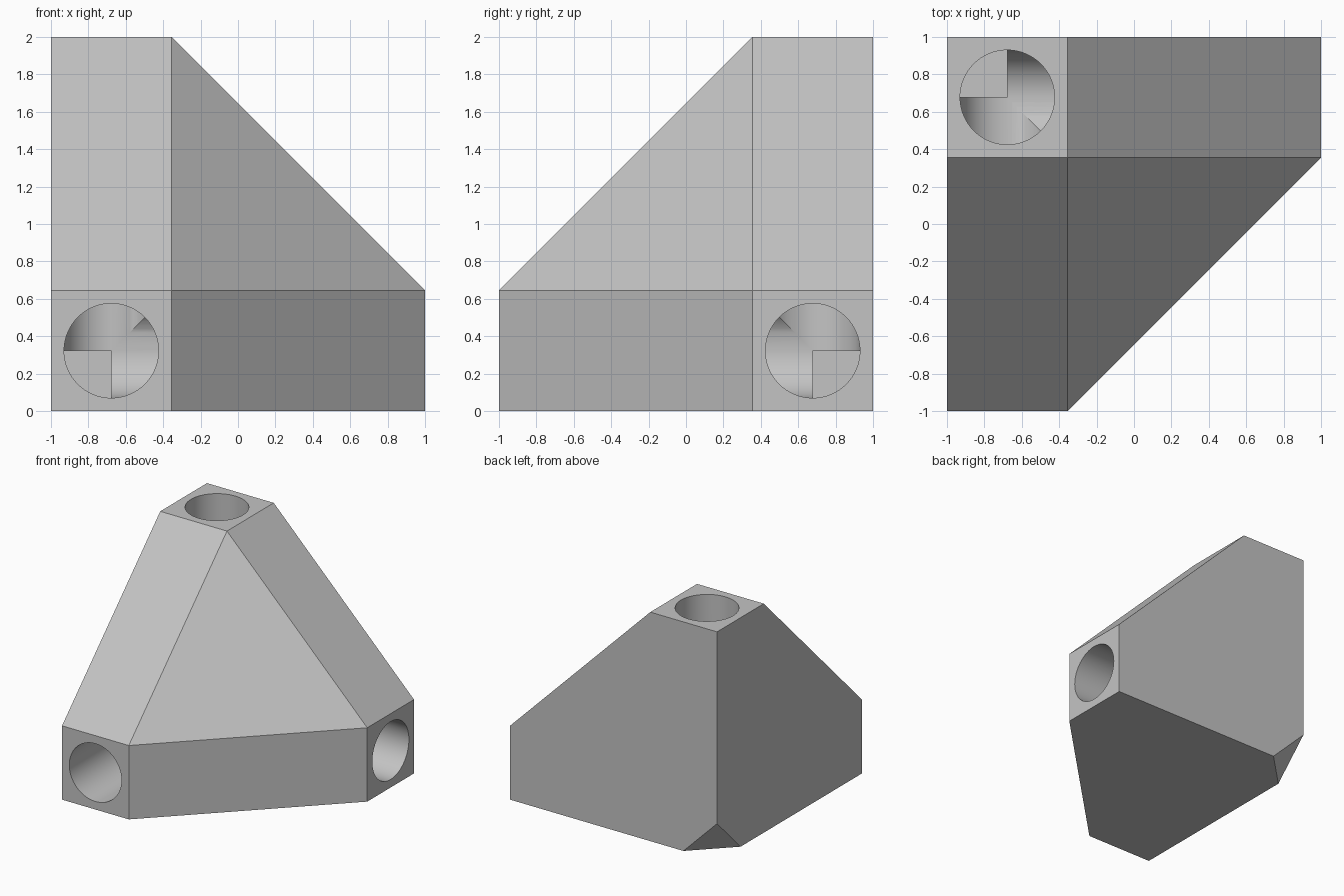
import bpy
import bmesh
import math
from mathutils import Vector

cube = bpy.data.objects.get("Cube")
if cube:
    bpy.data.objects.remove(cube, do_unlink=True)

SIZE = 2.0       # overall length of each arm
ARM = 0.645      # square section of each arm
CUT = 0.325      # clipped outer corner
RADIUS = 0.2525  # socket radius
CORNER = Vector((-1, 1, 0))
ARMS = [Vector((1, 0, 0)), Vector((0, -1, 0)), Vector((0, 0, 1))]

grey = bpy.data.materials.new("plain grey")
grey.use_nodes = True
colour = (0.55, 0.55, 0.55, 1)
grey.diffuse_color = colour
grey.node_tree.nodes["Principled BSDF"].inputs["Base Color"].default_value = colour


def add_object(name, bm):
    mesh = bpy.data.meshes.new(name)
    bm.to_mesh(mesh)
    bm.free()
    mesh.materials.append(grey)
    obj = bpy.data.objects.new(name, mesh)
    bpy.context.collection.objects.link(obj)
    return obj


# Body: hull around the three square arm ends and the clipped corner
bm = bmesh.new()
for i, along in enumerate(ARMS):
    u, v = ARMS[i - 1], ARMS[i - 2]
    bm.verts.new(CORNER + along * CUT)
    for a in (0, ARM):
        for b in (0, ARM):
            bm.verts.new(CORNER + along * SIZE + u * a + v * b)
bmesh.ops.convex_hull(bm, input=bm.verts)
bmesh.ops.dissolve_limit(bm, angle_limit=math.radians(1),
                         verts=bm.verts, edges=bm.edges)
bmesh.ops.recalc_face_normals(bm, faces=bm.faces)
body = add_object("corner_connector", bm)
bpy.context.view_layer.objects.active = body
body.select_set(True)

# Round sockets: each runs from an arm end to the shared centre
centre = CORNER + sum(ARMS, Vector()) * (ARM / 2)
length = SIZE - ARM / 2 + 0.1
for along in ARMS:
    bm = bmesh.new()
    bmesh.ops.create_cone(bm, cap_ends=True, segments=64,
                          radius1=RADIUS, radius2=RADIUS, depth=length)
    turn = along.to_track_quat('Z', 'Y').to_matrix()
    bmesh.ops.rotate(bm, verts=bm.verts, cent=(0, 0, 0), matrix=turn)
    bmesh.ops.translate(bm, verts=bm.verts, vec=centre + along * length / 2)
    cutter = add_object("socket_cutter", bm)
    cutter.hide_render = True
    mod = body.modifiers.new("socket", 'BOOLEAN')
    mod.operation = 'DIFFERENCE'
    mod.solver = 'EXACT'
    mod.object = cutter
    bpy.ops.object.modifier_apply(modifier=mod.name)
    bpy.data.objects.remove(cutter, do_unlink=True)

bpy.ops.object.shade_smooth_by_angle(angle=math.radians(30))
